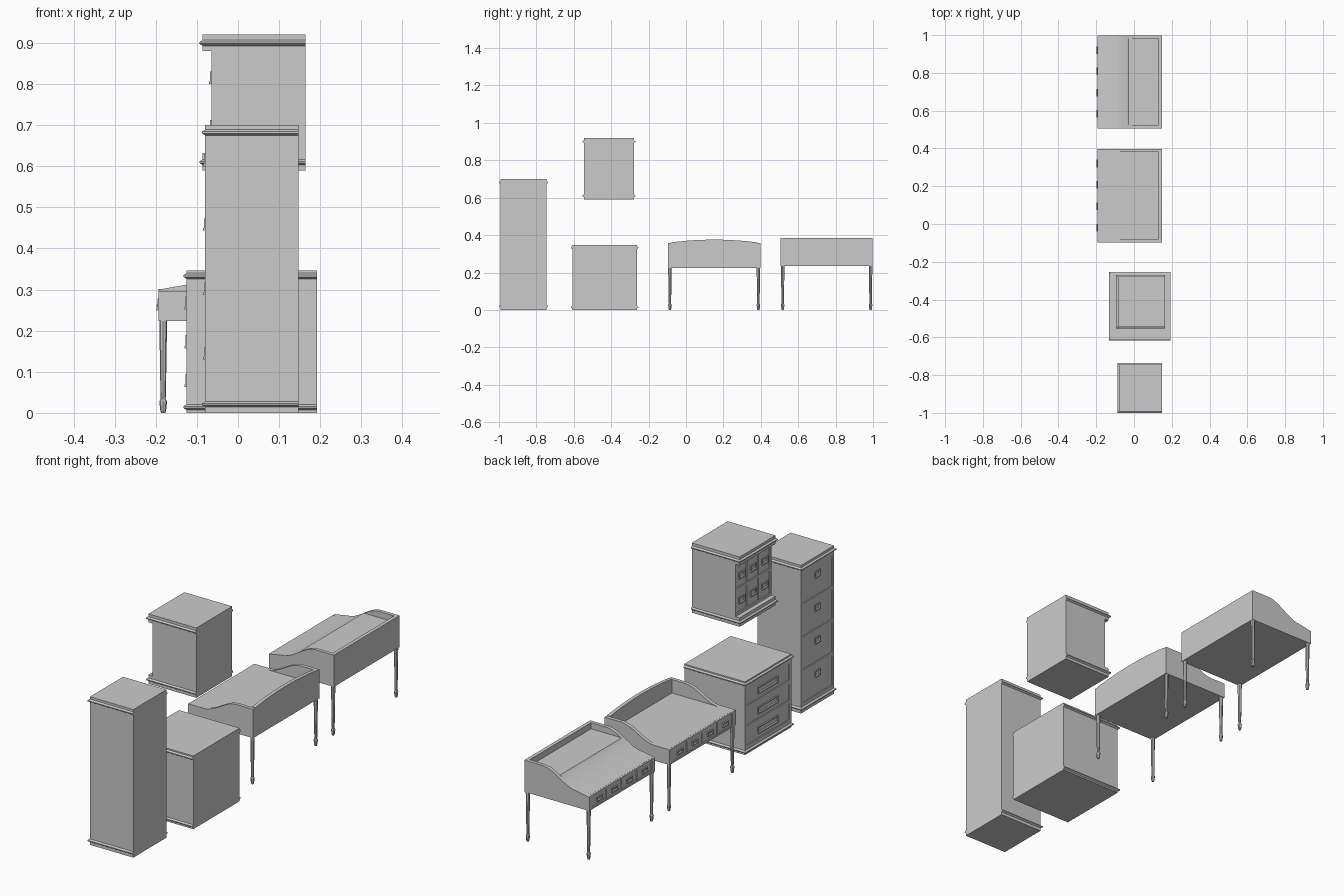
import bpy, bmesh, math
from mathutils import Vector

if "Cube" in bpy.data.objects:
    bpy.data.objects.remove(bpy.data.objects["Cube"])


def finish(name, bm):
    bmesh.ops.recalc_face_normals(bm, faces=bm.faces)
    me = bpy.data.meshes.new(name)
    bm.to_mesh(me)
    bm.free()
    ob = bpy.data.objects.new(name, me)
    bpy.context.collection.objects.link(ob)
    return ob


def add_box(bm, x0, x1, y0, y1, z0, z1):
    v = bmesh.ops.create_cube(bm, size=1)["verts"]
    for p in v:
        p.co = Vector(((x0 + x1) / 2 + p.co.x * (x1 - x0),
                       (y0 + y1) / 2 + p.co.y * (y1 - y0),
                       (z0 + z1) / 2 + p.co.z * (z1 - z0)))


def box(name, *d):
    bm = bmesh.new()
    add_box(bm, *d)
    return finish(name, bm)


def loft(bm, rings):
    vs = [[bm.verts.new(p) for p in r] for r in rings]
    n = len(vs[0])
    for a, b in zip(vs, vs[1:]):
        for i in range(n):
            bm.faces.new((a[i], a[(i + 1) % n], b[(i + 1) % n], b[i]))
    bm.faces.new(vs[0])
    bm.faces.new(vs[-1])


def prism(name, pts, axis, a, b):
    # outline (u, z) extruded along y or x
    bm = bmesh.new()
    put = (lambda u, z, t: (u, t, z)) if axis == "y" else (lambda u, z, t: (t, u, z))
    loft(bm, [[put(u, z, t) for u, z in pts] for t in (a, b)])
    return finish(name, bm)


def slab(name, x0, x1, y0, y1, z0, z1, bead):
    # plinth or cornice with a pointed bead on front and sides
    bm = bmesh.new()
    rings = []
    for z, e in ((z0, 0), (bead - .007, 0), (bead - .002, .008),
                 (bead + .002, .008), (bead + .007, 0), (z1, 0)):
        rings.append([(x0 - e, y0 - e, z), (x1, y0 - e, z), (x1, y1 + e, z), (x0 - e, y1 + e, z)])
    loft(bm, rings)
    return finish(name, bm)


def drawers(name, x, y0, y1, z0, z1, rows, cols, rail, pull_w, pull_h, lift=0):
    # face frame, drawer panels and framed pulls, facing -x
    fr, dr, pu = bmesh.new(), bmesh.new(), bmesh.new()
    cw = (y1 - y0 - rail) / cols
    ch = (z1 - z0 - rail) / rows
    for i in range(cols + 1):
        add_box(fr, x, x + .008, y0 + i * cw, y0 + i * cw + rail, z0, z1)
    for j in range(rows + 1):
        for i in range(cols):
            add_box(fr, x, x + .008, y0 + i * cw + rail, y0 + (i + 1) * cw,
                    z0 + j * ch, z0 + j * ch + rail)
    for i in range(cols):
        for j in range(rows):
            a, b = y0 + i * cw + rail, y0 + (i + 1) * cw
            c, d = z0 + j * ch + rail, z0 + (j + 1) * ch
            g = .002
            add_box(dr, x + .003, x + .009, a + g, b - g, c + g, d - g)
            ym, zm = (a + b) / 2, (c + d) / 2 + lift
            w, h, t = pull_w / 2, pull_h / 2, min(.004, pull_h / 5)
            add_box(pu, x - .003, x + .004, ym - w, ym + w, zm + h - t, zm + h)
            add_box(pu, x - .005, x + .004, ym - w, ym + w, zm - h, zm - h + t * 1.5)
            for s in (-w, w - t):
                add_box(pu, x - .003, x + .004, ym + s, ym + s + t, zm - h + t * 1.5, zm + h - t)
    finish(name + "_face_frame", fr)
    finish(name + "_drawer_fronts", dr)
    finish(name + "_pulls", pu)


def cabinet(name, x0, x1, y0, y1, z0, z1, base, cap, inset, beads, **kw):
    slab(name + "_plinth", x0, x1, y0, y1, z0, z0 + base, beads[0])
    slab(name + "_cornice", x0, x1, y0, y1, z1 - cap, z1, beads[1])
    box(name + "_body", x0 + inset + .008, x1, y0, y1, z0 + base, z1 - cap)
    drawers(name, x0 + inset, y0, y1, z0 + base, z1 - cap, **kw)


# Cabinets
cabinet("tall_file", -.08, .147, -.992, -.745, 0, .70, .03, .03, 0, (.021, .682),
        rows=4, cols=1, rail=.014, pull_w=.04, pull_h=.03, lift=.03)
cabinet("low_chest", -.125, .192, -.608, -.262, 0, .346, .024, .024, 0, (.014, .333),
        rows=3, cols=1, rail=.016, pull_w=.15, pull_h=.032)
cabinet("upper_case", -.086, .164, -.546, -.278, .59, .92, .042, .04, .021, (.61, .90),
        rows=2, cols=3, rail=.012, pull_w=.045, pull_h=.03)

X0, X1, WALL = -.193, .147, .017


def s_curve(xa, za, xb, zb, n=8):
    return [(xa + (xb - xa) * i / n, za + (zb - za) * (3 * (i / n) ** 2 - 2 * (i / n) ** 3))
            for i in range(n + 1)]


def legs(name, y0, y1, top):
    # tapered legs with a flared foot
    prof = ((0, .005), (.006, .007), (.028, .0095), (.034, .006), (.04, .0065), (top, .0095))
    for i, x in enumerate((X0 + .011, X1 - .011)):
        for j, y in enumerate((y0 + .011, y1 - .011)):
            bm = bmesh.new()
            loft(bm, [[(x + r * math.cos(k * math.pi / 4), y + r * math.sin(k * math.pi / 4), z)
                       for k in range(8)] for z, r in prof])
            finish(f"{name}_leg_{('front', 'back')[i]}_{('right', 'left')[j]}", bm)


def desk(name, y0, y1, zb, side, floor, back):
    base = [(X1, zb), (X0, zb)]
    prism(name + "_side_right", base + side, "y", y0, y0 + WALL)
    prism(name + "_side_left", base + side, "y", y1 - WALL, y1)
    prism(name + "_top_block", [(X1 - WALL, zb), (X0 + .008, zb)] + floor, "y", y0 + WALL, y1 - WALL)
    prism(name + "_back_rail", [(y1 - WALL, zb), (y0 + WALL, zb)] + back, "x", X1 - WALL, X1)
    drawers(name, X0, y0 + WALL, y1 - WALL, zb, floor[0][1] - .0005, 1, 4, .008, .04, .02)
    legs(name, y0, y1, zb)


# Gallery desk with flat top and arched back
ya, yb = -.097, .398
arch = [(ya + WALL + (yb - ya - 2 * WALL) * i / 12,
         .359 + .017 * (1 - ((i - 6) / 6.4) ** 2)) for i in range(13)]
desk("flat_desk", ya, yb, .223,
     [(X0, .295)] + s_curve(-.11, .295, .06, .359) + [(X1, .359)],
     [(X0 + .008, .295), (X1 - WALL, .295)], arch)

# Slant desk with curved writing slope and sunken back tray
slope = s_curve(-.125, .312, .05, .385, 10)
low = [p for p in slope if p[1] < .356]
ya, yb = .506, .998
desk("slant_desk", ya, yb, .235,
     [(X0, .30)] + slope + [(X1, .385)],
     [(X0 + .008, .3014)] + low + [(low[-1][0] + .008, .356), (X1 - WALL, .356)],
     [(ya + WALL, .385), (yb - WALL, .385)])
